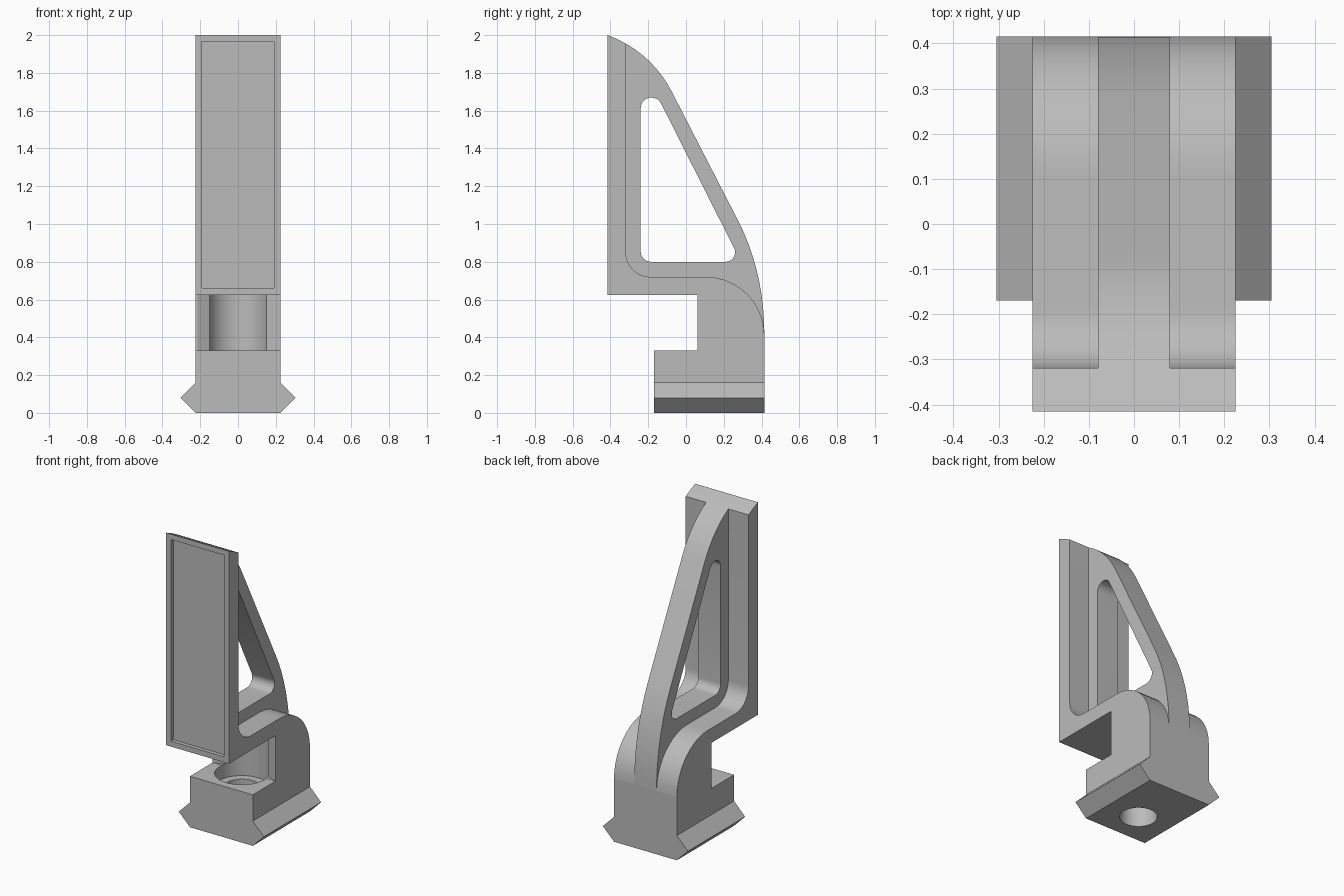
import bpy, bmesh, math
from mathutils import Vector

cube = bpy.data.objects.get("Cube")
if cube:
    bpy.data.objects.remove(cube, do_unlink=True)

grey = bpy.data.materials.new("plain grey")
grey.use_nodes = True
COLOUR = (0.5, 0.5, 0.5, 1)
grey.diffuse_color = COLOUR
grey.node_tree.nodes["Principled BSDF"].inputs["Base Color"].default_value = COLOUR


def prism(name, outline, axis, lo, hi):
    """Extrude a flat outline along x, y or z."""
    place = {"x": lambda p, d: (d, p[0], p[1]),
             "y": lambda p, d: (p[0], d, p[1]),
             "z": lambda p, d: (p[0], p[1], d)}[axis]
    bm = bmesh.new()
    low = [bm.verts.new(place(p, lo)) for p in outline]
    high = [bm.verts.new(place(p, hi)) for p in outline]
    bm.faces.new(low)
    bm.faces.new(high)
    for i in range(len(low)):
        j = (i + 1) % len(low)
        bm.faces.new((low[i], low[j], high[j], high[i]))
    bmesh.ops.recalc_face_normals(bm, faces=bm.faces)
    mesh = bpy.data.meshes.new(name)
    bm.to_mesh(mesh)
    bm.free()
    mesh.materials.append(grey)
    obj = bpy.data.objects.new(name, mesh)
    bpy.context.collection.objects.link(obj)
    return obj


def rounded(corners, steps=10):
    """Outline from (u, v, radius) corners, with arcs where radius > 0."""
    out = []
    for i, (u, v, r) in enumerate(corners):
        c = Vector((u, v))
        if not r:
            out.append(c)
            continue
        a = (Vector(corners[i - 1][:2]) - c).normalized()
        b = (Vector(corners[(i + 1) % len(corners)][:2]) - c).normalized()
        half = math.acos(a.dot(b)) / 2
        mid = c + (a + b).normalized() * r / math.sin(half)
        tangent = r / math.tan(half)
        s, e = c + a * tangent - mid, c + b * tangent - mid
        start = math.atan2(s.y, s.x)
        turn = math.remainder(math.atan2(e.y, e.x) - start, math.tau)
        for k in range(steps + 1):
            t = start + turn * k / steps
            out.append(mid + r * Vector((math.cos(t), math.sin(t))))
    return out


def bezier(p, q, s, n=9):
    p, q, s = Vector(p), Vector(q), Vector(s)
    return [p * (1 - t) ** 2 + q * 2 * t * (1 - t) + s * t * t
            for t in (k / n for k in range(n + 1))]


def circle(y, r, n=48):
    return [(r * math.cos(math.tau * k / n), y + r * math.sin(math.tau * k / n))
            for k in range(n)]


def activate(obj):
    bpy.ops.object.select_all(action="DESELECT")
    obj.select_set(True)
    bpy.context.view_layer.objects.active = obj


def combine(target, tool, operation):
    mod = target.modifiers.new(operation, "BOOLEAN")
    mod.operation, mod.object, mod.solver = operation, tool, "EXACT"
    activate(target)
    bpy.ops.object.modifier_apply(modifier=mod.name)
    bpy.data.objects.remove(tool, do_unlink=True)


FRONT, BACK, STEP, HALF = -0.415, 0.415, -0.17, 0.225
crown = bezier((FRONT, 2.0), (-0.185, 1.913), (-0.075, 1.70))
heel = bezier((0.275, 1.02), (BACK, 0.748), (BACK, 0.41))

# Full-width body: foot, shoulder and upright plate
shell = [(p.x, p.y, 0) for p in crown[:3]]
shell += [(crown[2].x, 0.72, 0.13), (BACK, 0.72, 0.31), (BACK, 0, 0), (STEP, 0, 0),
          (STEP, 0.33, 0), (0.06, 0.33, 0), (0.06, 0.625, 0), (FRONT, 0.625, 0)]
bracket = prism("bracket", rounded(shell), "x", -HALF, HALF)

# Central stiffening web behind the plate
web = crown[2:] + heel + [(0.3, 0.36), (0.1, 0.66), (-0.36, 0.66), (-0.36, 1.9)]
combine(bracket, prism("web", web, "x", -0.08, 0.08), "UNION")

# Rounded triangular window in the web
window = rounded([(-0.24, 0.8, 0.055), (0.291, 0.8, 0.05), (-0.24, 1.852, 0.057)])
combine(bracket, prism("window", window, "x", -0.2, 0.2), "DIFFERENCE")

# Shallow panel recess in the front of the plate
panel = [(-0.19, 0.66), (0.19, 0.66), (0.19, 1.965), (-0.19, 1.965)]
combine(bracket, prism("panel", panel, "y", -0.5, FRONT + 0.025), "DIFFERENCE")

# Bolt hole, counterbore and its bevelled mouth
BOLT = 0.04
mouth = [(-0.215, 0.03), (0.215, 0.03), (0.215, 0.06), (0.153, 0.09),
         (-0.153, 0.09), (-0.215, 0.06)]
combine(bracket, prism("counterbore", circle(BOLT, 0.16), "z", 0.24, 0.6249), "DIFFERENCE")
combine(bracket, prism("mouth", mouth, "z", 0.331, 0.6249), "DIFFERENCE")
combine(bracket, prism("bolt_hole", circle(BOLT, 0.11), "z", -0.1, 0.3), "DIFFERENCE")

activate(bracket)
bpy.ops.object.shade_smooth_by_angle(angle=math.radians(25))

# Wedge rails along both sides of the foot
for side, sign in (("left", 1), ("right", -1)):
    wedge = [(sign * HALF, 0), (sign * 0.305, 0.08), (sign * HALF, 0.16)]
    prism(side + "_rail", wedge, "y", STEP, BACK)
